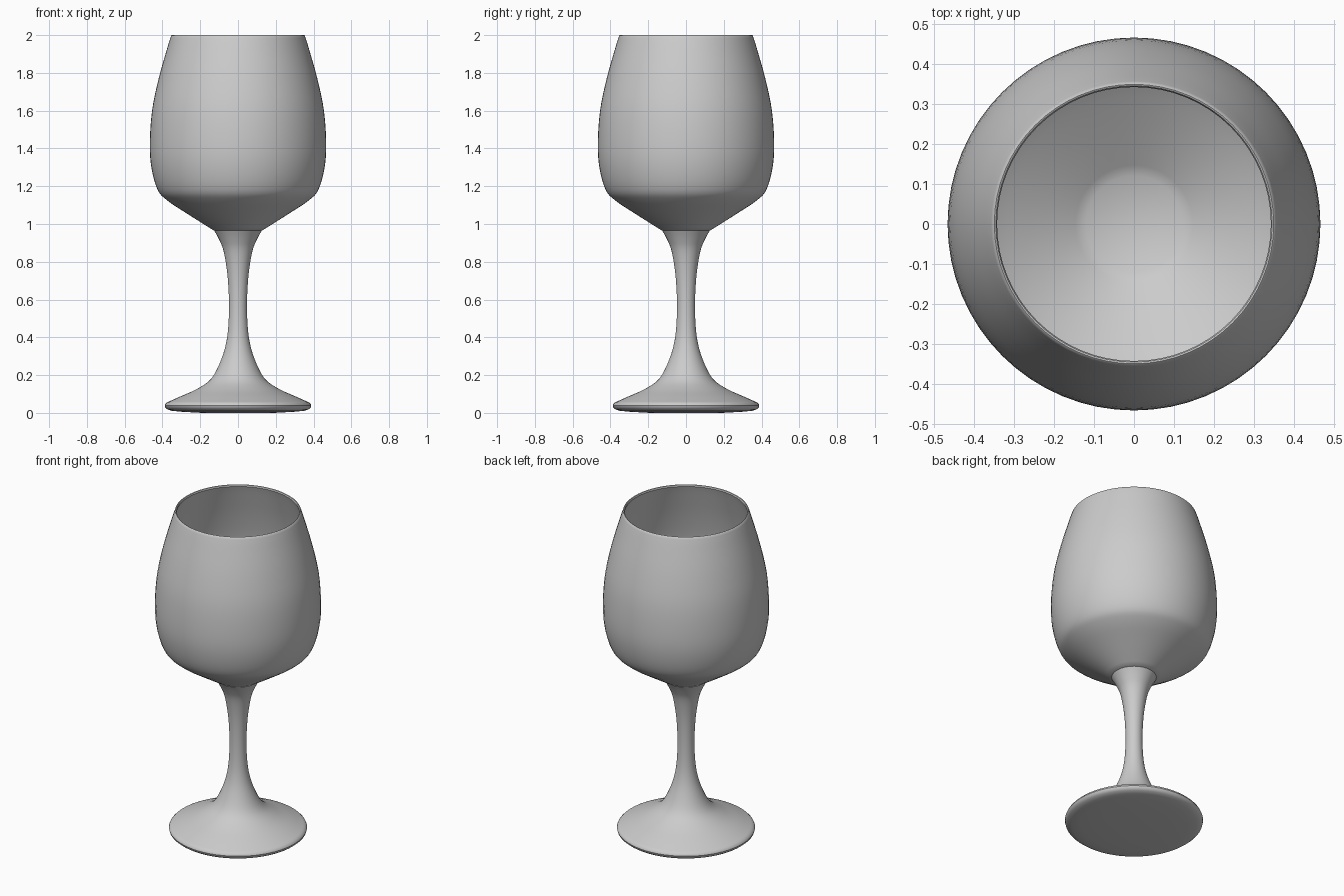
import bpy
import bmesh
import math

SEGMENTS = 64

cube = bpy.data.objects.get("Cube")
if cube:
    bpy.data.objects.remove(cube, do_unlink=True)

grey = bpy.data.materials.new("plain grey")
grey.use_nodes = True
grey.diffuse_color = (0.6, 0.6, 0.6, 1)
grey.node_tree.nodes["Principled BSDF"].inputs["Base Color"].default_value = (0.6, 0.6, 0.6, 1)


def smooth_path(points, steps=4):
    """Catmull-Rom curve through (radius, height) points."""
    ext = [points[0]] + points + [points[-1]]
    path = []
    for a, b, c, d in zip(ext, ext[1:], ext[2:], ext[3:]):
        for i in range(steps):
            t = i / steps
            path.append(tuple(
                0.5 * (2 * q + (r - p) * t + (2 * p - 5 * q + 4 * r - s) * t ** 2
                       + (3 * q - p - 3 * r + s) * t ** 3)
                for p, q, r, s in zip(a, b, c, d)))
    return path + [points[-1]]


def lathe(name, profile):
    """Revolve an open profile about z and cap both ends."""
    bm = bmesh.new()
    rings = []
    for radius, z in profile:
        rings.append([bm.verts.new((radius * math.cos(a), radius * math.sin(a), z))
                      for a in (math.tau * i / SEGMENTS for i in range(SEGMENTS))])
    for low, high in zip(rings, rings[1:]):
        for i in range(SEGMENTS):
            j = (i + 1) % SEGMENTS
            bm.faces.new((low[i], low[j], high[j], high[i]))
    bm.faces.new(rings[0])
    bm.faces.new(rings[-1])
    bmesh.ops.recalc_face_normals(bm, faces=bm.faces)
    mesh = bpy.data.meshes.new(name)
    bm.to_mesh(mesh)
    bm.free()
    mesh.materials.append(grey)
    obj = bpy.data.objects.new(name, mesh)
    bpy.context.collection.objects.link(obj)
    bpy.ops.object.select_all(action="DESELECT")
    obj.select_set(True)
    bpy.context.view_layer.objects.active = obj
    bpy.ops.object.shade_smooth_by_angle(angle=math.radians(35))
    return obj


# Bowl: outer wall up to the rim, then a thin inner wall down to a flat floor
outer = smooth_path([(0.127, 0.965), (0.27, 1.055), (0.375, 1.125), (0.425, 1.18),
                     (0.457, 1.29), (0.467, 1.42), (0.455, 1.6), (0.42, 1.77),
                     (0.375, 1.93), (0.358, 1.985)])
inner = smooth_path([(0.343, 1.99), (0.362, 1.93), (0.407, 1.77), (0.442, 1.6),
                     (0.454, 1.42), (0.444, 1.295), (0.413, 1.19), (0.365, 1.137),
                     (0.262, 1.067), (0.121, 0.98)])
lathe("bowl", outer + [(0.354, 1.997), (0.35, 2.0), (0.346, 1.998)] + inner)

# Stem flaring down into the round foot
stem = smooth_path([(0.126, 0.966), (0.101, 0.92), (0.077, 0.86), (0.058, 0.75),
                    (0.049, 0.63), (0.049, 0.5), (0.06, 0.385), (0.088, 0.285),
                    (0.14, 0.183), (0.215, 0.128), (0.31, 0.085), (0.377, 0.055)])
foot_edge = [(0.385, 0.047), (0.388, 0.039), (0.385, 0.028), (0.373, 0.018),
             (0.35, 0.011), (0.3, 0.006), (0.19, 0.0)]
lathe("stem_and_foot", stem + foot_edge)
